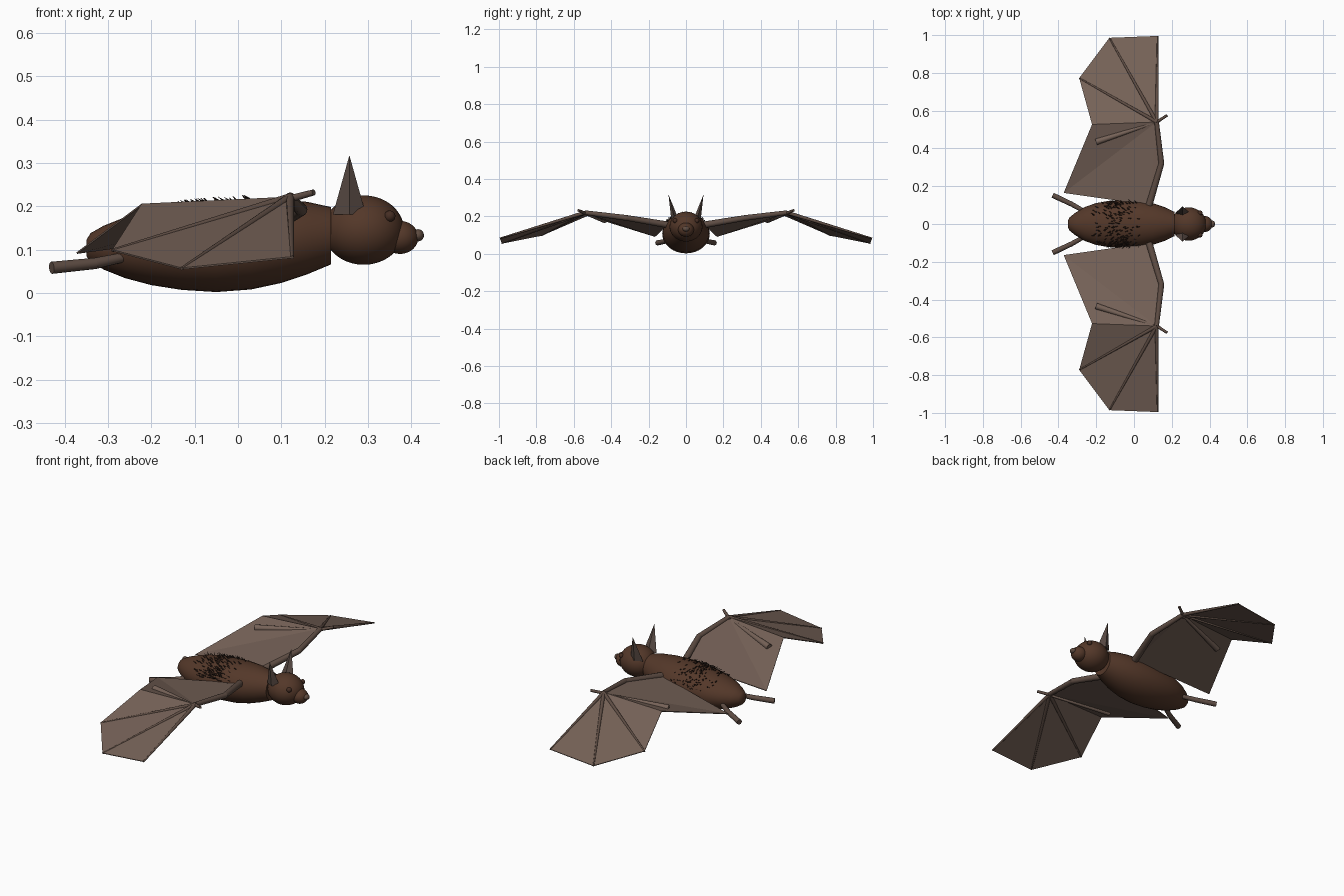
import bpy, bmesh, math, random
from mathutils import Vector, Matrix

if "Cube" in bpy.data.objects:
    bpy.data.objects.remove(bpy.data.objects["Cube"])

random.seed(4)


def material(name, rgb):
    m = bpy.data.materials.new(name)
    m.diffuse_color = (*rgb, 1)
    m.use_nodes = True
    m.node_tree.nodes["Principled BSDF"].inputs["Base Color"].default_value = m.diffuse_color
    return m


FUR = material("brown_fur", (0.088, 0.039, 0.022))
DARK = material("dark_fur", (0.02, 0.011, 0.008))
SKIN = material("wing_skin", (0.18, 0.122, 0.096))
BONE = material("bone_skin", (0.115, 0.075, 0.058))
EAR = material("ear_skin", (0.10, 0.070, 0.058))
NOSE = material("nose_skin", (0.115, 0.072, 0.052))
EYE = material("eye_brown", (0.06, 0.027, 0.017))


def finish(name, bm, mat, smooth=True):
    bmesh.ops.recalc_face_normals(bm, faces=bm.faces)
    me = bpy.data.meshes.new(name)
    bm.to_mesh(me)
    bm.free()
    me.materials.append(mat)
    ob = bpy.data.objects.new(name, me)
    bpy.context.collection.objects.link(ob)
    bpy.context.view_layer.objects.active = ob
    if smooth:
        ob.select_set(True)
        bpy.ops.object.shade_smooth_by_angle(angle=math.radians(45))
        ob.select_set(False)
    return ob


def ball(name, centre, radii, mat):
    bm = bmesh.new()
    bmesh.ops.create_uvsphere(bm, u_segments=32, v_segments=20, radius=1)
    bmesh.ops.scale(bm, vec=radii, verts=bm.verts)
    bmesh.ops.translate(bm, vec=centre, verts=bm.verts)
    return finish(name, bm, mat)


def add_rod(bm, a, b, r1, r2, sides=12):
    a, b = Vector(a), Vector(b)
    d = b - a
    mat = Matrix.Translation((a + b) / 2) @ d.to_track_quat('Z', 'Y').to_matrix().to_4x4()
    bmesh.ops.create_cone(bm, cap_ends=True, segments=sides, radius1=r1,
                          radius2=r2, depth=d.length, matrix=mat)


def limb(name, points, radii, mat):
    """Chain of tapered rods with round joints."""
    bm = bmesh.new()
    for i in range(len(points) - 1):
        add_rod(bm, points[i], points[i + 1], radii[i], radii[i + 1])
        if i:
            bmesh.ops.create_uvsphere(bm, u_segments=12, v_segments=8, radius=radii[i],
                                      matrix=Matrix.Translation(points[i]))
    return finish(name, bm, mat)


# Body: rings along x as (x, half width, bottom z, top z)
PROFILE = [(-0.35, 0.018, 0.085, 0.122), (-0.34, 0.036, 0.072, 0.138), (-0.31, 0.06, 0.054, 0.155),
           (-0.26, 0.09, 0.034, 0.175), (-0.20, 0.111, 0.018, 0.191), (-0.13, 0.123, 0.007, 0.203),
           (-0.05, 0.127, 0.002, 0.212), (0.03, 0.123, 0.008, 0.217), (0.10, 0.110, 0.023, 0.216),
           (0.16, 0.090, 0.043, 0.210), (0.215, 0.064, 0.066, 0.198)]
bm = bmesh.new()
N = 32
rings = []
for x, w, lo, hi in PROFILE:
    rings.append([bm.verts.new((x, w * math.cos(2 * math.pi * k / N),
                                (lo + hi) / 2 + (hi - lo) / 2 * math.sin(2 * math.pi * k / N)))
                  for k in range(N)])
for a, b in zip(rings, rings[1:]):
    for k in range(N):
        bm.faces.new((a[k], a[(k + 1) % N], b[(k + 1) % N], b[k]))
bm.faces.new(rings[0])
bm.faces.new(rings[-1])
finish("body", bm, FUR)

# Fur tufts on the back, swept to the rear
bm = bmesh.new()
for _ in range(230):
    x = max(-0.21, min(0.03, random.gauss(-0.09, 0.06)))
    i = max(j for j in range(len(PROFILE) - 1) if PROFILE[j][0] <= x)
    p, q = PROFILE[i], PROFILE[i + 1]
    t = (x - p[0]) / (q[0] - p[0])
    w, lo, hi = (p[j] + (q[j] - p[j]) * t for j in (1, 2, 3))
    a = random.uniform(math.radians(20), math.radians(160))
    n = Vector((0, math.cos(a), math.sin(a)))
    base = Vector((x, w * n.y, (lo + hi) / 2 + (hi - lo) / 2 * n.z))
    tip = base + n * 0.010 + Vector((-random.uniform(0.008, 0.018), random.uniform(-.006, .006), 0))
    add_rod(bm, base - n * 0.002, tip, 0.0028, 0.0004, 4)
finish("back_fur", bm, DARK, False)

# Head
ball("head", (0.29, 0, 0.145), (0.093, 0.088, 0.08), FUR)
ball("muzzle", (0.374, 0, 0.128), (0.042, 0.042, 0.038), FUR)
ball("nose", (0.415, 0, 0.133), (0.014, 0.018, 0.014), NOSE)

# Wing landmarks for the +y side
SHOULDER, ELBOW, WRIST = (0.08, 0.10, 0.155), (0.145, 0.32, 0.192), (0.12, 0.54, 0.22)
TIPS = [(0.125, 0.995, 0.082), (-0.13, 0.985, 0.056), (-0.29, 0.772, 0.098), (-0.222, 0.527, 0.204)]
INNER = (-0.372, 0.165, 0.092)

for side, s in (("left", 1), ("right", -1)):
    def m(p):
        return Vector((p[0], p[1] * s, p[2]))

    ball(side + "_eye", m((0.35, 0.058, 0.177)), (0.013, 0.013, 0.013), EYE)

    # Tall pointed ear, flattened front to back and open in shape
    bm = bmesh.new()
    bmesh.ops.create_cone(bm, cap_ends=True, segments=4, radius1=0.04, radius2=0.0005, depth=0.135)
    for v in bm.verts:
        v.co = m((0.257 + v.co.x * 0.95, 0.076 + v.co.z * 0.26 + v.co.y * 0.5, 0.2485 + v.co.z))
    finish(side + "_ear", bm, EAR, False)

    # Wing skin: triangles fanned from the wrist
    bm = bmesh.new()
    hub = bm.verts.new(m(WRIST))
    rim = [bm.verts.new(m(p)) for p in (*TIPS, INNER, SHOULDER, ELBOW)]
    for a, b in zip(rim, rim[1:]):
        bm.faces.new((hub, a, b))
    skin = finish(side + "_wing_skin", bm, SKIN, False)
    mod = skin.modifiers.new("thickness", 'SOLIDIFY')
    mod.thickness, mod.offset = 0.004, 0

    # Arm, fingers and thumb
    limb(side + "_arm", [m(SHOULDER), m(ELBOW), m(WRIST)], [0.018, 0.015, 0.012], BONE)
    for i, tip in enumerate(TIPS[:3]):
        limb(f"{side}_finger_{i + 1}", [m(WRIST), m(tip)], [0.010, 0.004], BONE)
    limb(side + "_finger_4", [m(WRIST) - Vector((0, 0, 0.006)), m((-0.2, 0.435, 0.181))],
         [0.006, 0.017], SKIN)
    limb(side + "_thumb", [m((0.105, 0.53, 0.213)), m((0.175, 0.575, 0.232))], [0.009, 0.007], BONE)

    # Hind leg
    limb(side + "_leg", [m((-0.25, 0.06, 0.085)), m((-0.33, 0.105, 0.068)), m((-0.43, 0.152, 0.058))],
         [0.011, 0.013, 0.014], BONE)
